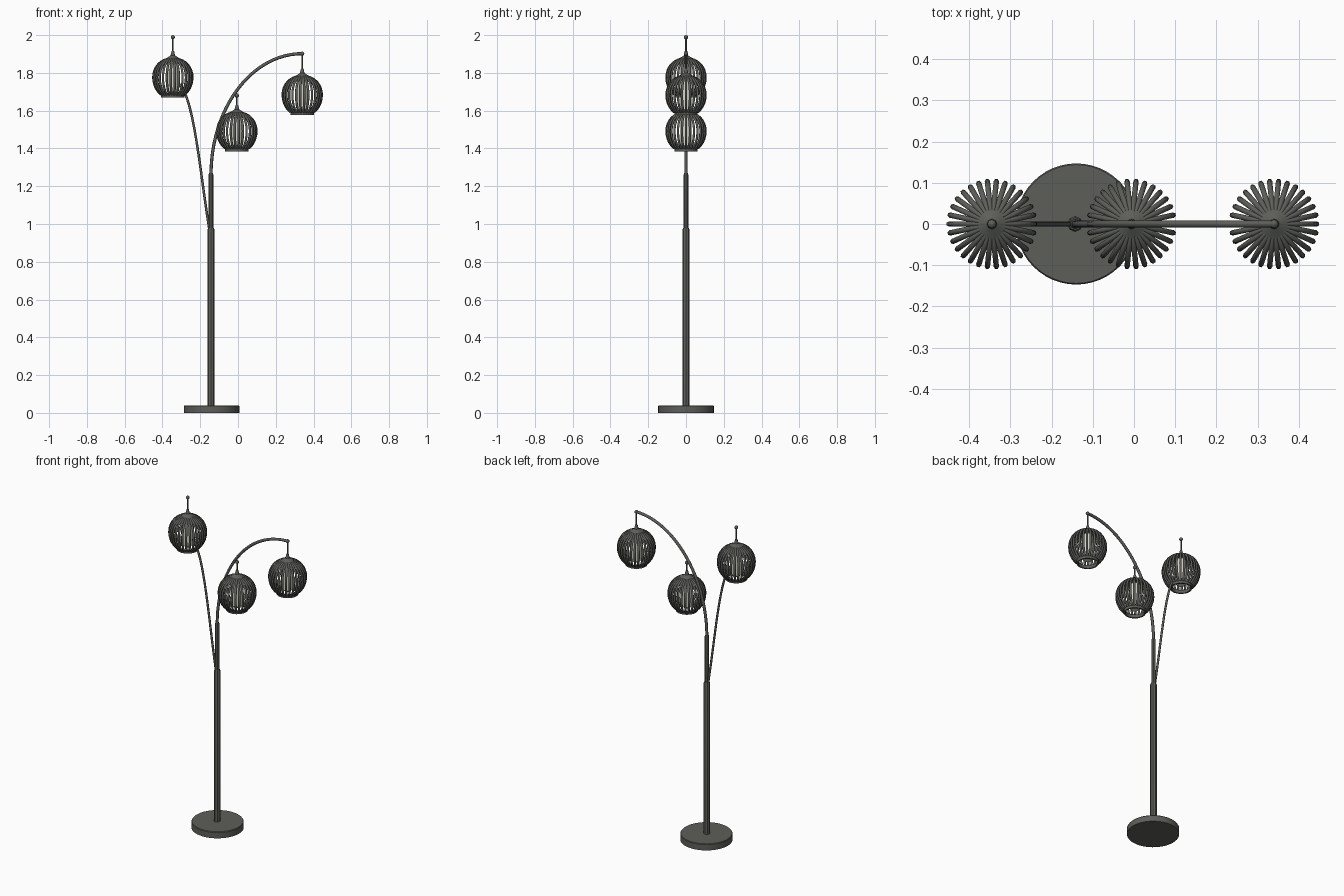
import bpy, bmesh, math
from mathutils import Vector

if "Cube" in bpy.data.objects:
    bpy.data.objects.remove(bpy.data.objects["Cube"])


def material(name, colour):
    m = bpy.data.materials.new(name)
    m.use_nodes = True
    m.diffuse_color = (*colour, 1)
    m.node_tree.nodes["Principled BSDF"].inputs["Base Color"].default_value = (*colour, 1)
    return m


METAL = material("dark grey metal", (0.11, 0.11, 0.10))
GLASS = material("pale bulb glass", (0.68, 0.68, 0.58))
POLE_X = -0.143


def finish(name, bm, mat, angle=40):
    bmesh.ops.recalc_face_normals(bm, faces=bm.faces)
    mesh = bpy.data.meshes.new(name)
    bm.to_mesh(mesh)
    bm.free()
    mesh.materials.append(mat)
    ob = bpy.data.objects.new(name, mesh)
    bpy.context.collection.objects.link(ob)
    bpy.ops.object.select_all(action="DESELECT")
    ob.select_set(True)
    bpy.context.view_layer.objects.active = ob
    bpy.ops.object.shade_smooth_by_angle(angle=math.radians(angle))
    return ob


def lathe(name, profile, x, z, mat, sides=24, angle=40):
    """Spin a (radius, height) profile about a vertical axis."""
    bm = bmesh.new()
    verts = [bm.verts.new((r, 0, h)) for r, h in profile]
    edges = [bm.edges.new(pair) for pair in zip(verts, verts[1:])]
    bmesh.ops.spin(bm, geom=verts + edges, axis=(0, 0, 1), cent=(0, 0, 0),
                   angle=math.tau, steps=sides)
    bmesh.ops.remove_doubles(bm, verts=bm.verts, dist=0.0002)
    bmesh.ops.translate(bm, vec=(x, 0, z), verts=bm.verts)
    return finish(name, bm, mat, angle)


def sweep(bm, path, radius, sides=8):
    """Add a capped tube along a path lying in a vertical plane."""
    path = [Vector(p) for p in path]
    flat = path[-1] - path[0]
    side = Vector((-flat.y, flat.x, 0)).normalized()
    rings = []
    for i, p in enumerate(path):
        tangent = (path[min(i + 1, len(path) - 1)] - path[max(i - 1, 0)]).normalized()
        up = tangent.cross(side)
        rings.append([bm.verts.new(p + radius * (math.cos(a) * side + math.sin(a) * up))
                      for a in (math.tau * k / sides for k in range(sides))])
    for a, b in zip(rings, rings[1:]):
        for k in range(sides):
            n = (k + 1) % sides
            bm.faces.new((a[k], a[n], b[n], b[k]))
    bm.faces.new(rings[0])
    bm.faces.new(rings[-1])


def arm(name, path, radius):
    bm = bmesh.new()
    sweep(bm, path, radius)
    finish(name, bm, METAL, 60)


def lamp(name, x, bottom, ball_z, ribs=30):
    # cage of bent ribs
    centre, radius = 0.107, 0.104
    bm = bmesh.new()
    for k in range(ribs):
        a = math.tau * k / ribs
        path = []
        for i in range(13):
            t = math.radians(75 - 130 * i / 12)
            r = radius * math.cos(t) ** 0.9
            h = centre + 0.1 * math.sin(t) * (1.0 if t > 0 else 1.12)
            path.append((x + r * math.cos(a), r * math.sin(a), bottom + h))
        sweep(bm, path, 0.0065, 6)
    finish(name + "_ribs", bm, METAL, 60)
    # open ring under the ribs
    lathe(name + "_bottom_ring", [(0.053, 0), (0.062, 0), (0.062, 0.02),
                                  (0.053, 0.02), (0.053, 0)], x, bottom, METAL)
    # top cap with tapered neck
    lathe(name + "_cap", [(0, 0.19), (0.045, 0.19), (0.045, 0.202), (0.028, 0.212),
                          (0.012, 0.222), (0.007, 0.245), (0, 0.245)], x, bottom, METAL, 16)
    # hanging stem and end ball
    lathe(name + "_stem", [(0, 0), (0.0045, 0), (0.0045, ball_z - bottom - 0.2),
                           (0, ball_z - bottom - 0.2)], x, bottom + 0.2, METAL, 8, 60)
    bm = bmesh.new()
    bmesh.ops.create_uvsphere(bm, u_segments=8, v_segments=6, radius=0.011)
    bmesh.ops.translate(bm, vec=(x, 0, ball_z), verts=bm.verts)
    finish(name + "_ball", bm, METAL, 60)
    # bulb tube
    lathe(name + "_bulb", [(0, 0.02), (0.02, 0.02), (0.03, 0.03), (0.03, 0.18),
                           (0.02, 0.19), (0, 0.19)], x, bottom, GLASS, 16)


# weighted base disc
lathe("base", [(0, 0), (0.147, 0), (0.147, 0.036), (0.144, 0.04), (0, 0.04)],
      -0.14, 0, METAL, 48, 30)

# two-stage pole
lathe("lower_pole", [(0, 0.04), (0.019, 0.04), (0.019, 0.97), (0.015, 0.98), (0, 0.98)],
      POLE_X, 0, METAL, 8, 30)
lathe("upper_pole", [(0, 0.97), (0.0125, 0.97), (0.0125, 1.262), (0.009, 1.27), (0, 1.27)],
      POLE_X, 0, METAL, 8, 30)

# long arm: quarter ellipse from the pole top to the far lamp
END_X, END_Z = 0.34, 1.902
arc = [math.pi / 2 * i / 24 for i in range(25)]
arm("long_arm", [(END_X - (END_X - POLE_X) * math.cos(a), 0,
                  1.26 + (END_Z - 1.26) * math.sin(a)) for a in arc], 0.0085)

# side arm: nearly straight, bending into its shade
p0, p1, p2, p3 = (Vector(p) for p in ((-0.15, 0, 0.96), (-0.2, 0, 1.26),
                                      (-0.23, 0, 1.66), (-0.31, 0, 1.74)))
steps = [i / 16 for i in range(17)]
arm("side_arm", [p0 * (1 - t) ** 3 + p1 * 3 * t * (1 - t) ** 2
                 + p2 * 3 * t * t * (1 - t) + p3 * t ** 3 for t in steps], 0.0065)

# three lamps
lamp("right_lamp", -0.345, 1.67, 1.989)
lamp("middle_lamp", -0.006, 1.385, 1.68)
lamp("left_lamp", 0.34, 1.577, 1.902)
